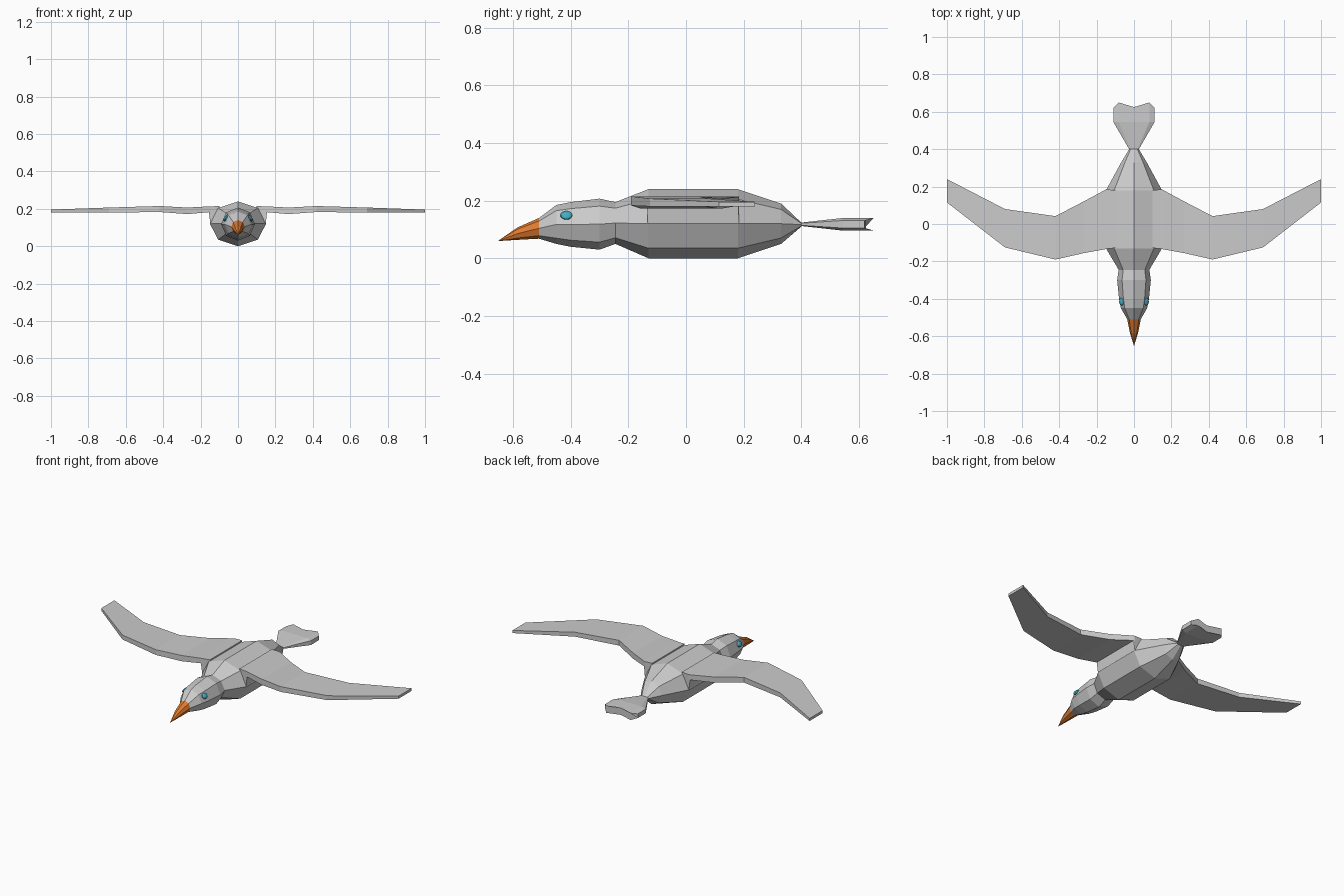
import bpy, bmesh
from math import sin, cos, pi

cube = bpy.data.objects.get("Cube")
if cube:
    bpy.data.objects.remove(cube)


def material(name, rgb):
    m = bpy.data.materials.new(name)
    m.use_nodes = True
    m.diffuse_color = (*rgb, 1)
    bsdf = m.node_tree.nodes["Principled BSDF"]
    bsdf.inputs["Base Color"].default_value = (*rgb, 1)
    bsdf.inputs["Roughness"].default_value = 0.8
    return m


grey = material("feather grey", (0.6, 0.6, 0.6))
orange = material("beak orange", (0.75, 0.2, 0.03))
teal = material("eye teal", (0.06, 0.42, 0.55))


def loft(name, rings, mat, mirror=False):
    """Skin a row of equally sized rings and close both ends."""
    bm = bmesh.new()
    loops = [[bm.verts.new(p) for p in ring] for ring in rings]
    n = len(loops[0])
    for a, b in zip(loops, loops[1:]):
        for i in range(n):
            j = (i + 1) % n
            bm.faces.new((a[i], a[j], b[j], b[i]))
    bm.faces.new(loops[0])
    bm.faces.new(loops[-1])
    bmesh.ops.remove_doubles(bm, verts=bm.verts, dist=0.0005)
    bmesh.ops.recalc_face_normals(bm, faces=bm.faces)
    mesh = bpy.data.meshes.new(name)
    bm.to_mesh(mesh)
    bm.free()
    mesh.materials.append(mat)
    obj = bpy.data.objects.new(name, mesh)
    bpy.context.collection.objects.link(obj)
    if mirror:
        obj.modifiers.new("Mirror", 'MIRROR')
    return obj


def octagon(y, half_width, low, high):
    mid, half = (low + high) / 2, (high - low) / 2
    return [(half_width * cos(i * pi / 4), y, mid + half * sin(i * pi / 4))
            for i in range(8)]


# Body, neck and head: y, half width, bottom, top
body = [(-0.51, 0.036, 0.068, 0.14), (-0.45, 0.07, 0.05, 0.185),
        (-0.40, 0.08, 0.04, 0.195), (-0.30, 0.09, 0.03, 0.207),
        (-0.245, 0.082, 0.05, 0.195), (-0.13, 0.15, 0, 0.24),
        (0.18, 0.15, 0, 0.24), (0.33, 0.068, 0.05, 0.19),
        (0.40, 0.026, 0.11, 0.124)]
loft("body", [octagon(*s) for s in body], grey)

# Beak, drooping to a point
beak = [(-0.51, 0.036, 0.068, 0.14), (-0.585, 0.021, 0.064, 0.107),
        (-0.65, 0.001, 0.06, 0.062)]
loft("beak", [octagon(*s) for s in beak], orange)

# Wings: x, leading y, trailing y, bottom, top
wing = [(0.10, -0.128, 0.182, 0.12, 0.215), (0.148, -0.133, 0.184, 0.12, 0.213),
        (0.155, -0.135, 0.182, 0.182, 0.213), (0.27, -0.156, 0.12, 0.172, 0.207),
        (0.42, -0.19, 0.042, 0.183, 0.215), (0.69, -0.125, 0.08, 0.18, 0.207),
        (1.0, 0.115, 0.24, 0.18, 0.196)]
loft("wings", [[(x, a, lo), (x, b, lo), (x, b, hi), (x, a, hi)]
               for x, a, b, lo, hi in wing], grey, mirror=True)


# Tail: fan with thin side edges and a notched end
def tail_ring(half_width, ys, thick):
    outer, inner, centre = ys
    top = [(-1, outer, 0.6), (-0.75, inner, 1), (0, centre, 1),
           (0.75, inner, 1), (1, outer, 0.6)]
    upper = [(u * half_width, y, 0.118 + t * thick) for u, y, t in top]
    lower = [(u * half_width, y, 0.118 - t * thick) for u, y, t in top]
    return upper + lower[::-1]


loft("tail", [tail_ring(0.026, (0.40, 0.40, 0.40), 0.006),
              tail_ring(0.11, (0.545, 0.545, 0.545), 0.022),
              tail_ring(0.11, (0.62, 0.65, 0.625), 0.021)], grey)

# Eyes: flattened ovals set into the sides of the head
bm = bmesh.new()
bmesh.ops.create_uvsphere(bm, u_segments=12, v_segments=8, radius=1)
mesh = bpy.data.meshes.new("eyes")
bm.to_mesh(mesh)
bm.free()
mesh.materials.append(teal)
for v in mesh.vertices:
    x, y, z = v.co
    v.co = (0.066 + 0.012 * x - 0.006 * z, -0.415 + 0.021 * y, 0.149 + 0.015 * z)
eyes = bpy.data.objects.new("eyes", mesh)
bpy.context.collection.objects.link(eyes)
eyes.modifiers.new("Mirror", 'MIRROR')
